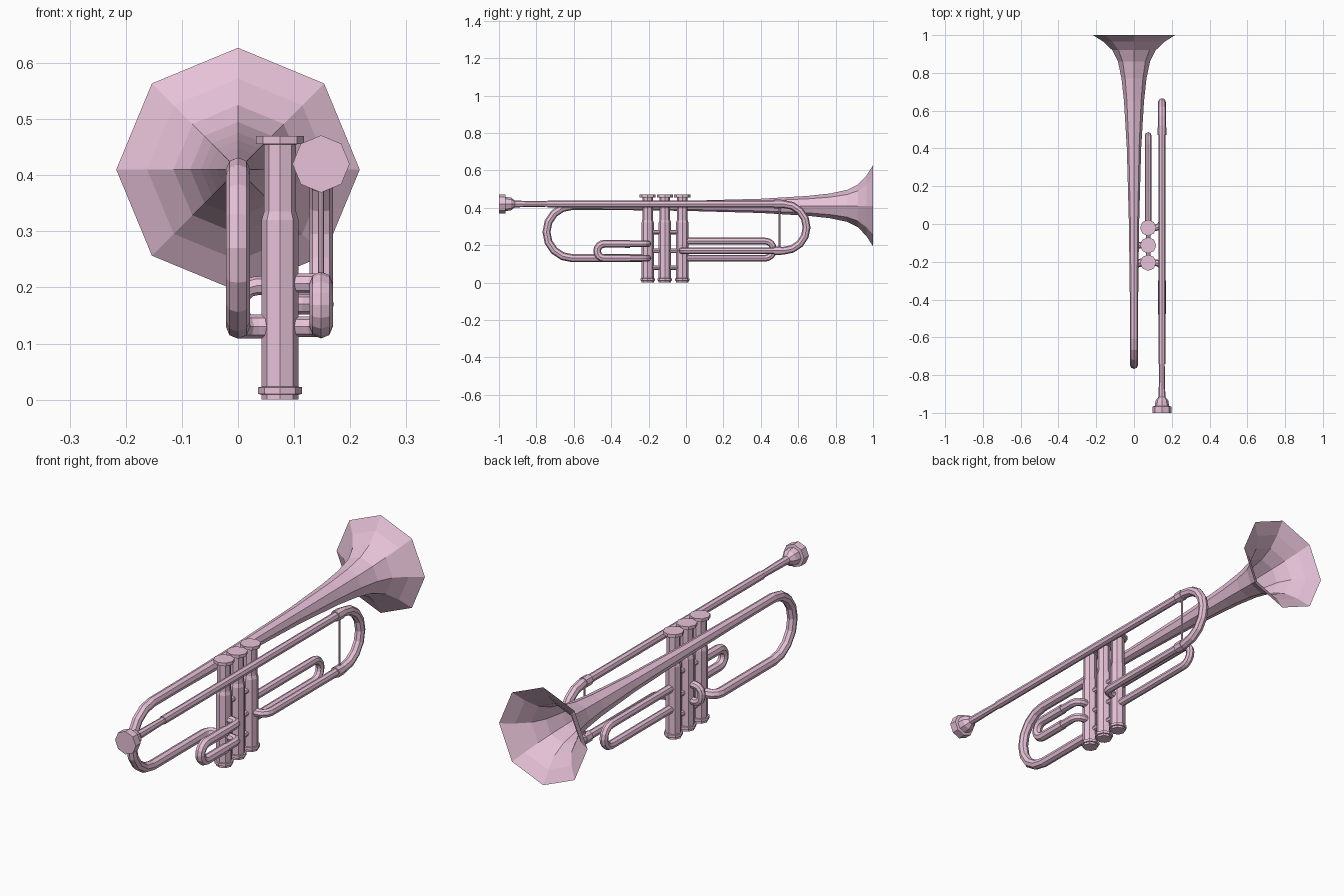
import bpy, bmesh, math
from mathutils import Vector

if "Cube" in bpy.data.objects:
    bpy.data.objects.remove(bpy.data.objects["Cube"])

pink = bpy.data.materials.new("pink_lacquer")
pink.diffuse_color = (0.80, 0.54, 0.69, 1)
pink.use_nodes = True
pink.node_tree.nodes["Principled BSDF"].inputs["Base Color"].default_value = pink.diffuse_color
SIDES = 8


def fillet(points, r, steps=4):
    """Round every inner corner of a polyline with an arc of radius r."""
    pts = [Vector(p) for p in points]
    out = [pts[0]]
    for a, b, c in zip(pts, pts[1:], pts[2:]):
        u, v = (a - b).normalized(), (c - b).normalized()
        half = u.angle(v) / 2
        d = r / math.tan(half)
        centre = b + (u + v).normalized() * (r / math.sin(half))
        s, e = b + u * d - centre, b + v * d - centre
        ang = s.angle(e)
        for i in range(steps + 1):
            t = i / steps
            p = centre + (s * math.sin((1 - t) * ang) + e * math.sin(t * ang)) / math.sin(ang)
            if (p - out[-1]).length > 1e-4:
                out.append(p)
    out.append(pts[-1])
    return out


def sweep(name, path, radii, caps=(True, True)):
    """Sweep an octagon along a path; radii is one value or one per point."""
    path = [Vector(p) for p in path]
    if not isinstance(radii, (list, tuple)):
        radii = [radii] * len(path)
    bm = bmesh.new()
    rings, normal, last = [], None, None
    for i, (p, r) in enumerate(zip(path, radii)):
        t_in = (p - path[i - 1]).normalized() if i else Vector()
        t_out = (path[i + 1] - p).normalized() if i + 1 < len(path) else Vector()
        t = t_in + t_out
        t = t.normalized() if t.length > 1e-3 else last
        if normal is None:
            normal = Vector((1, 0, 0)) if abs(t.x) < 0.9 else Vector((0, 0, 1))
        else:
            normal = last.rotation_difference(t) @ normal
        last = t
        side = t.cross(normal)
        rings.append([bm.verts.new(p + r * (normal * math.cos(k * math.tau / SIDES)
                                            + side * math.sin(k * math.tau / SIDES)))
                      for k in range(SIDES)])
    for a, b in zip(rings, rings[1:]):
        for k in range(SIDES):
            j = (k + 1) % SIDES
            bm.faces.new((a[k], a[j], b[j], b[k]))
    if caps[0]:
        bm.faces.new(rings[0][::-1])
    if caps[1]:
        bm.faces.new(rings[-1])
    bmesh.ops.recalc_face_normals(bm, faces=bm.faces)
    me = bpy.data.meshes.new(name)
    bm.to_mesh(me)
    bm.free()
    me.materials.append(pink)
    ob = bpy.data.objects.new(name, me)
    bpy.context.collection.objects.link(ob)
    return ob


VX, PX = 0.075, 0.148            # valve row and leadpipe x positions
VALVES = [-0.02, -0.113, -0.205]  # valve y positions

# bell flare running back into the rear bow and the last valve
flare = [(1, .217), (.965, .162), (.92, .115), (.86, .085), (.77, .066),
         (.65, .053), (.4, .038), (0, .027), (-.4, .022)]
bow = fillet([(0, -.605, .41), (0, -.746, .41), (0, -.746, .13), (0, -.3, .13)], .14, 4)
bow = bow[1:] if (bow[0] - bow[1]).length < .005 else bow
elbow = fillet([(0, -.3, .13), (0, VALVES[2], .13), (VX, VALVES[2], .13)], .035, 3)[1:]
bell_path = [(0, y, .41) for y, r in flare] + bow + elbow
bell_r = [r for y, r in flare] + [.0215] * (len(bow) + len(elbow))
sweep("bell_and_rear_bow", bell_path, bell_r, caps=(False, True))

# leadpipe, front tuning bow and return to the first valve
sweep("leadpipe", [(PX, -.74, .42), (PX, .5, .42)], .018)
sweep("tuning_bow", fillet([(PX, .48, .42), (PX, .645, .42), (PX, .645, .17), (PX, .48, .17)], .125), .021)
sweep("leadpipe_return", fillet([(PX, .5, .17), (PX, VALVES[0], .17), (VX, VALVES[0], .17)], .035, 3), .018)
for z, tag in ((.42, "upper"), (.17, "lower")):
    sweep("tuning_ferrule_" + tag, [(PX, .47, z), (PX, .51, z)], .0235)
sweep("tuning_brace", [(PX, .5, .17), (PX, .5, .42)], .005)

# mouthpiece with hollow cup
cup = [(-.955, .012), (-.975, .026), (-1, .036), (-1, .051), (-.966, .051),
       (-.964, .038), (-.935, .034), (-.915, .018), (-.74, .0145)]
sweep("mouthpiece", [(PX, y, .42) for y, r in cup], [r for y, r in cup])

# piston valves
valve = [(0, .033), (.009, .033), (.01, .039), (.022, .039), (.023, .033), (.32, .033),
         (.335, .0285), (.455, .0285), (.456, .043), (.47, .043)]
for i, y in enumerate(VALVES):
    # coincident turns avoided by keeping heights strictly increasing
    sweep(f"valve_{i + 1}", [(VX, y, z) for z, r in valve], [r for z, r in valve])

# short links between neighbouring valves
for i in range(2):
    for z in (.08, .17, .27):
        sweep(f"valve_link_{i + 1}", [(VX, VALVES[i], z), (VX, VALVES[i + 1], z)], .012)

# forward slide on the first valve
sweep("forward_slide", fillet([(VX, VALVES[0], .222), (VX, .468, .222),
                               (VX, .468, .13), (VX, VALVES[0], .13)], .046), .018)

# short side slide on the middle valve
sweep("middle_slide", fillet([(VX, VALVES[1], .203), (.003, VALVES[1], .203),
                              (.003, VALVES[1], .13), (VX, VALVES[1], .13)], .03, 3), .017)

# rearward slide on the last valve
y3 = VALVES[2]
top = fillet([(VX, y3, .207), (PX, y3, .207), (PX, -.3, .207)], .03, 3)
bend = fillet([(PX, -.3, .207), (PX, -.475, .207), (PX, -.475, .13), (PX, -.3, .13)], .0385)
low = fillet([(PX, -.3, .13), (PX, y3, .13), (VX, y3, .13)], .03, 3)
sweep("rear_slide_bow", bend, .021)
sweep("rear_slide_upper", top, .018)
sweep("rear_slide_lower", low, .018)
